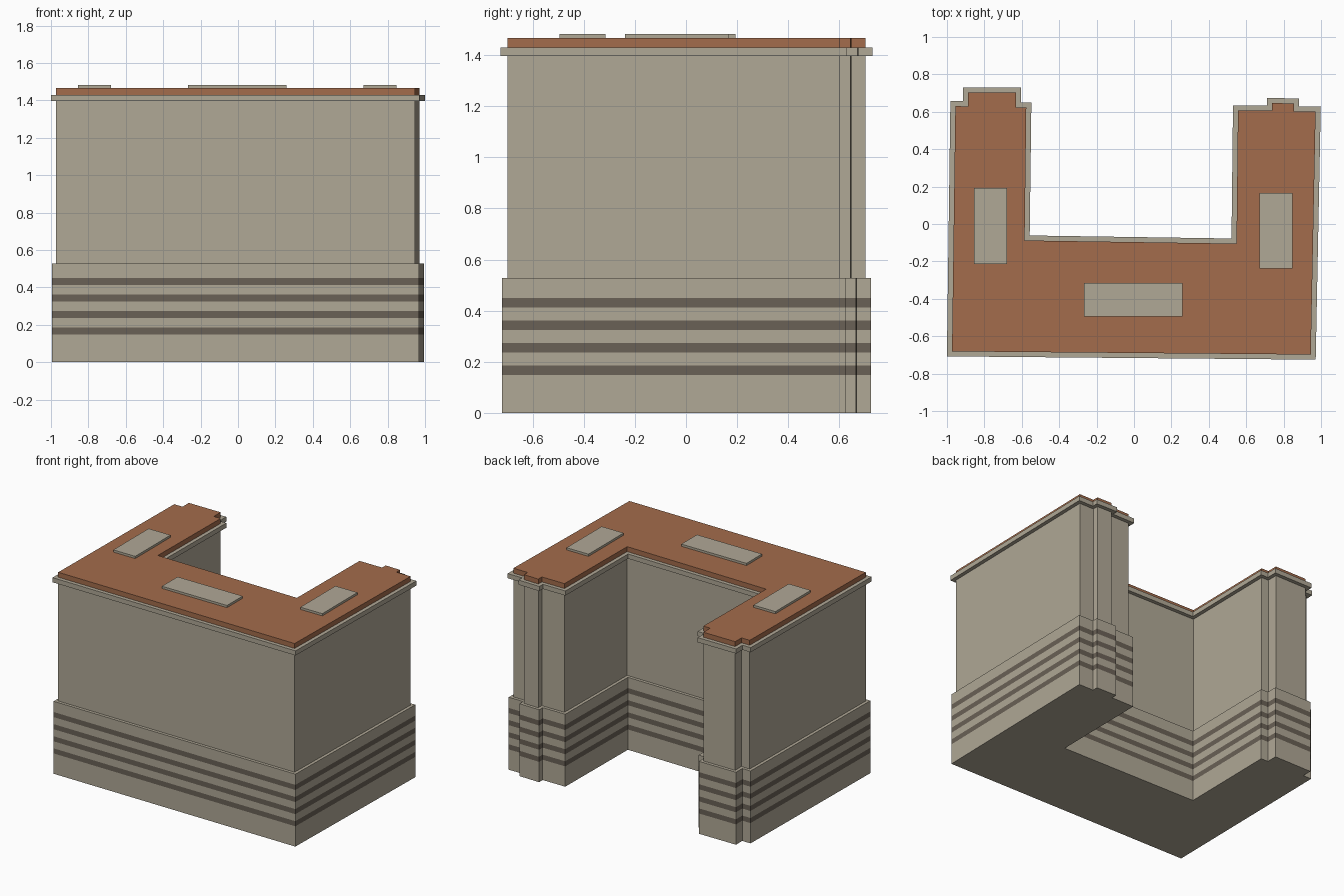
import bpy, bmesh
from mathutils import Vector

if "Cube" in bpy.data.objects:
    bpy.data.objects.remove(bpy.data.objects["Cube"])


def material(name, rgb):
    m = bpy.data.materials.new(name)
    m.diffuse_color = (*rgb, 1)
    m.use_nodes = True
    m.node_tree.nodes["Principled BSDF"].inputs["Base Color"].default_value = m.diffuse_color
    return m


STONE = material("beige stone", (0.434, 0.392, 0.305))
BAND = material("dark band", (0.144, 0.120, 0.093))
ROOF = material("terracotta roof", (0.366, 0.150, 0.072))

# U-shaped wall footprint, counter-clockwise from the front left corner
PLAN = [(-0.973, -0.681), (0.945, -0.698), (0.971, 0.602), (0.855, 0.602),
        (0.855, 0.644), (0.738, 0.647), (0.738, 0.606), (0.556, 0.606),
        (0.548, -0.105), (-0.585, -0.088), (-0.576, 0.623), (-0.632, 0.624),
        (-0.632, 0.702), (-0.888, 0.702), (-0.888, 0.629), (-0.955, 0.630)]


def offset(points, d):
    """Move every edge of the footprint outwards by d with mitred corners."""
    pts = [Vector(p) for p in points]
    out = []
    for i, p in enumerate(pts):
        a = (p - pts[i - 1]).normalized()
        b = (pts[(i + 1) % len(pts)] - p).normalized()
        na, nb = Vector((a.y, -a.x)), Vector((b.y, -b.x))
        out.append(p + (na + nb) * (d / (1 + na.dot(nb))))
    return out


def prism(name, points, levels, mats):
    """Stack the outline through the levels; odd layers use the second material."""
    bm = bmesh.new()
    rings = [[bm.verts.new((p[0], p[1], z)) for p in points] for z in levels]
    n = len(points)
    for k in range(len(levels) - 1):
        for i in range(n):
            j = (i + 1) % n
            f = bm.faces.new((rings[k][i], rings[k][j], rings[k + 1][j], rings[k + 1][i]))
            f.material_index = k % 2 if len(mats) > 1 else 0
    bm.faces.new(rings[0][::-1])
    bm.faces.new(rings[-1])
    me = bpy.data.meshes.new(name)
    bm.to_mesh(me)
    bm.free()
    for m in mats:
        me.materials.append(m)
    bpy.context.collection.objects.link(bpy.data.objects.new(name, me))


# Striped plinth, walls, cornice and roof slab
levels = [0]
for k in range(4):
    levels += [0.148 + 0.0883 * k, 0.185 + 0.0883 * k]
prism("base", offset(PLAN, 0.022), levels + [0.528], [STONE, BAND])
prism("walls", PLAN, [0.528, 1.396], [STONE])
prism("cornice", offset(PLAN, 0.027), [1.396, 1.43], [STONE])
prism("roof", PLAN, [1.43, 1.466], [ROOF])

# Flat rooftop panels
for name, x0, x1, y0, y1 in [("left_roof_panel", -0.856, -0.679, -0.214, 0.193),
                             ("middle_roof_panel", -0.267, 0.258, -0.495, -0.315),
                             ("right_roof_panel", 0.670, 0.847, -0.239, 0.166)]:
    prism(name, [(x0, y0), (x1, y0), (x1, y1), (x0, y1)], [1.466, 1.482], [STONE])
